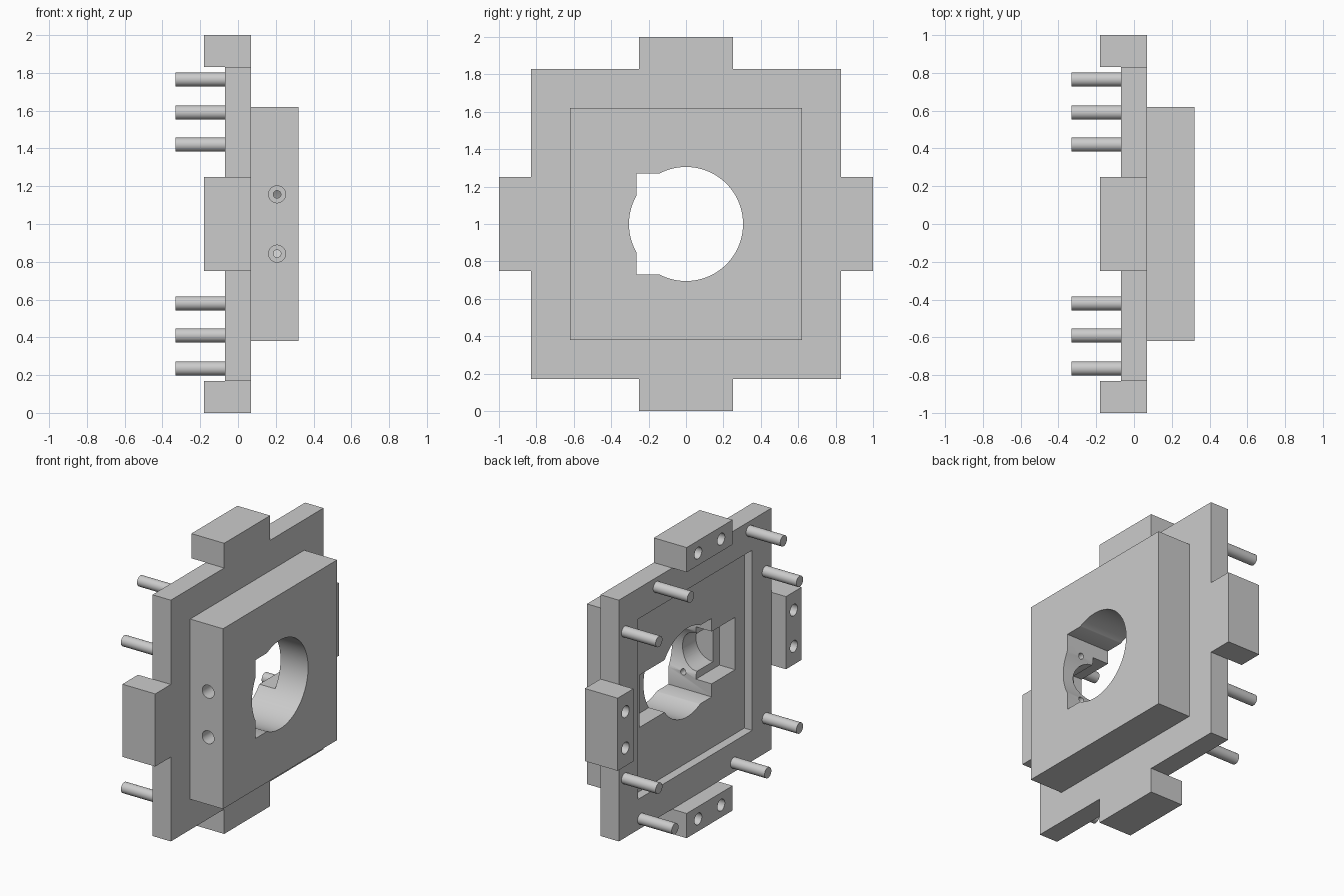
import bpy, bmesh, math
from mathutils import Matrix, Vector

cube = bpy.data.objects.get("Cube")
if cube:
    bpy.data.objects.remove(cube, do_unlink=True)

grey = bpy.data.materials.new("plain grey")
grey.use_nodes = True
grey.diffuse_color = (0.6, 0.6, 0.6, 1)
grey.node_tree.nodes["Principled BSDF"].inputs["Base Color"].default_value = (0.6, 0.6, 0.6, 1)


def finish(name, bm):
    mesh = bpy.data.meshes.new(name)
    bm.to_mesh(mesh)
    bm.free()
    mesh.materials.append(grey)
    obj = bpy.data.objects.new(name, mesh)
    bpy.context.collection.objects.link(obj)
    return obj


def box(name, x, y, z):
    """Box from (low, high) ranges; y and z are measured from the centre axis."""
    bm = bmesh.new()
    size = [b - a for a, b in (x, y, z)]
    mid = Vector([(a + b) / 2 for a, b in (x, y, z)]) + Vector((0, 0, 1))
    bmesh.ops.create_cube(bm, size=1, matrix=Matrix.Translation(mid) @ Matrix.Diagonal((*size, 1)))
    return finish(name, bm)


def rod(name, start, end, radius, sides=32):
    """Cylinder between two points, z measured from the centre axis."""
    a, b = Vector(start), Vector(end)
    turn = (b - a).to_track_quat('Z', 'Y').to_matrix().to_4x4()
    bm = bmesh.new()
    bmesh.ops.create_cone(bm, cap_ends=True, segments=sides, radius1=radius, radius2=radius,
                          depth=(b - a).length,
                          matrix=Matrix.Translation((a + b) / 2 + Vector((0, 0, 1))) @ turn)
    return finish(name, bm)


def cut(obj, cutters):
    for c in cutters:
        c.hide_render = True
        mod = obj.modifiers.new("cut", 'BOOLEAN')
        mod.operation, mod.solver, mod.object = 'DIFFERENCE', 'EXACT', c
    bpy.context.view_layer.update()
    graph = bpy.context.evaluated_depsgraph_get()
    mesh = bpy.data.meshes.new_from_object(obj.evaluated_get(graph))
    obj.modifiers.clear()
    obj.data = mesh
    for c in cutters:
        bpy.data.objects.remove(c, do_unlink=True)


def smooth(obj):
    bpy.ops.object.select_all(action='DESELECT')
    obj.select_set(True)
    bpy.context.view_layer.objects.active = obj
    bpy.ops.object.shade_smooth_by_angle(angle=math.radians(30))


def quarter(y, z, n):
    for _ in range(n):
        y, z = -z, y
    return y, z


# Square base plate with a window that holds the block
plate = box("base_plate", (-0.07, 0.07), (-0.83, 0.83), (-0.83, 0.83))
cut(plate, [box("window", (-0.2, 0.2), (-0.62, 0.62), (-0.62, 0.62))])

# Raised block with round opening, squared notch, rear slot and side tunnel
block = box("centre_block", (-0.01, 0.32), (-0.62, 0.62), (-0.62, 0.62))
cutters = [
    rod("opening", (-0.5, 0, 0), (0.6, 0, 0), 0.305, 96),
    box("notch", (-0.4, 0.5), (-0.265, 0.02), (-0.27, 0.27)),
    box("slot", (-0.3, 0.11), (-0.52, 0.52), (-0.18, 0.18)),
    rod("tunnel", (0.11, -0.45, 0), (0.11, -0.1, 0), 0.13, 48),
]
# Screw holes with wide mouths
for z in (0.157, -0.157):
    cutters.append(rod("screw_hole", (0.207, -0.7, z), (0.207, -0.2, z), 0.02, 24))
    cutters.append(rod("screw_mouth", (0.207, -0.7, z), (0.207, -0.5, z), 0.045))
cut(block, cutters)
smooth(block)

# Edge tabs with blind peg sockets, and matching pegs, repeated on four sides
for n, side in enumerate(("top", "right", "bottom", "left")):
    ys, zs = zip(quarter(-0.25, 0.83, n), quarter(0.25, 1.0, n))
    tab = box(side + "_tab", (-0.18, 0.07), sorted(ys), sorted(zs))
    sockets = []
    for y in (-0.125, 0.125):
        p = quarter(y, 0.915, n)
        sockets.append(rod("socket", (-0.3, *p), (0.02, *p), 0.04))
    cut(tab, sockets)
    smooth(tab)
    for i, y in enumerate((0.42, -0.59)):
        p = quarter(y, 0.765, n)
        smooth(rod(f"{side}_peg_{i + 1}", (-0.33, *p), (-0.07, *p), 0.037))
